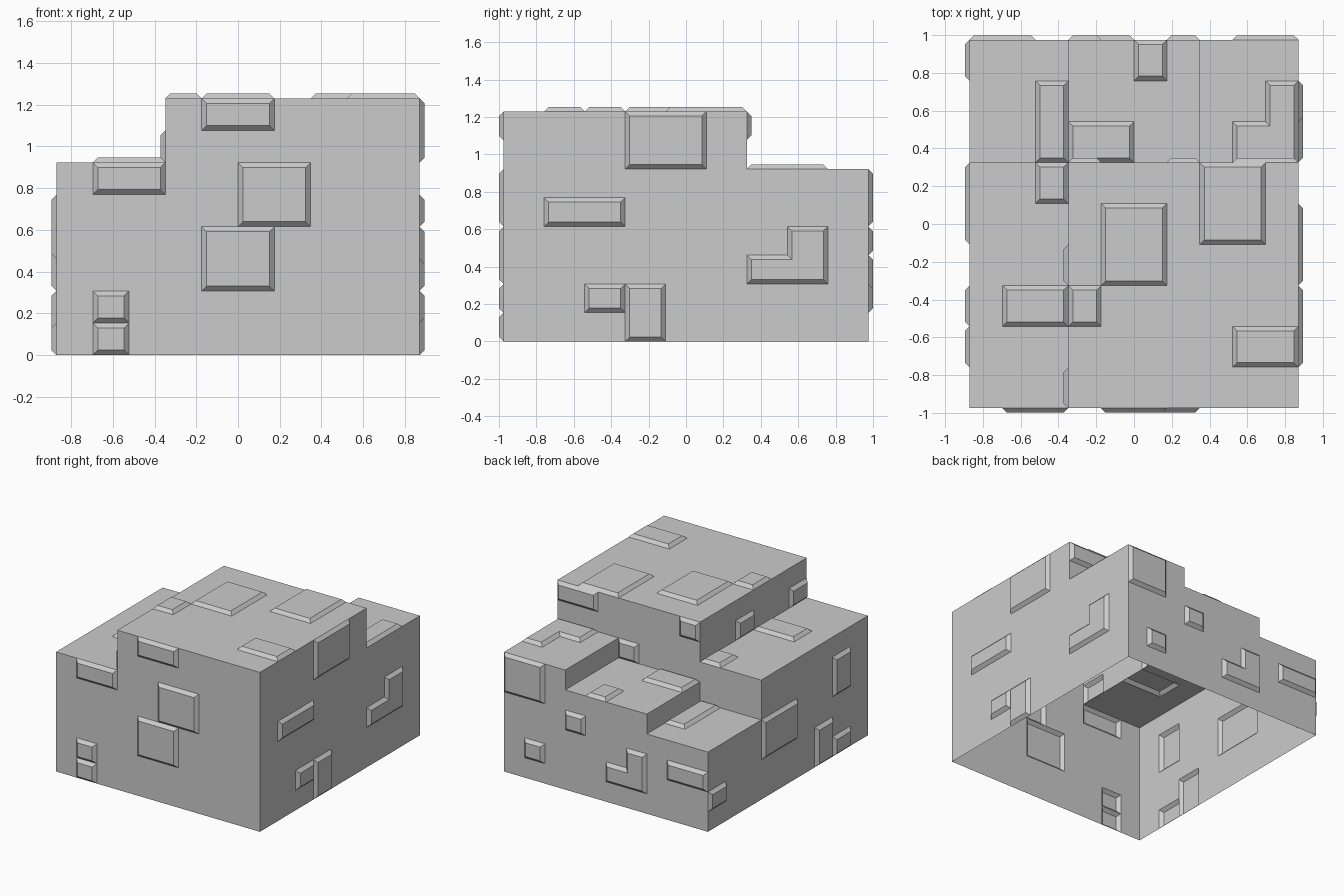
import bpy
import bmesh
from mathutils import Vector

if "Cube" in bpy.data.objects:
    bpy.data.objects.remove(bpy.data.objects["Cube"])

# Module grid: 10 x 9 x 8 cells, and the plate relief
CELL = (0.174, 1.95 / 9, 1.23 / 8)
NX, NY = 10, 9
RELIEF = 0.024


def point(g):
    return Vector(((g[0] - NX / 2) * CELL[0], (g[1] - NY / 2) * CELL[1], g[2] * CELL[2]))


def height(i, j):
    """Roof level in cells: tall front block, lower wing and three back terraces."""
    if not (0 <= i < NX and 0 <= j < NY):
        return 0
    if j < 6:
        return 6 if i < 3 else 8
    return 4 if i < 3 else 5 if i < 7 else 6


bm = bmesh.new()
verts, cells = {}, {}


def add_cell(axis, plane, a, b, sign):
    """One grid face, facing along sign * axis."""
    loop = []
    for u, v in ((a, b), (a + 1, b), (a + 1, b + 1), (a, b + 1)):
        g = [u, v]
        g.insert(axis, plane)
        g = tuple(g)
        if g not in verts:
            verts[g] = bm.verts.new(point(g))
        loop.append(verts[g])
    face = bm.faces.new(loop)
    face.normal_update()
    if face.normal[axis] * sign < 0:
        face.normal_flip()
    cells[axis, plane, a, b] = face


# Roof terraces
for i in range(NX):
    for j in range(NY):
        add_cell(2, height(i, j), i, j, 1)

# Outer walls and step walls (underside stays open)
for i in range(NX + 1):
    for j in range(NY):
        lo, hi = height(i - 1, j), height(i, j)
        for k in range(min(lo, hi), max(lo, hi)):
            add_cell(0, i, j, k, 1 if lo > hi else -1)
for j in range(NY + 1):
    for i in range(NX):
        lo, hi = height(i, j - 1), height(i, j)
        for k in range(min(lo, hi), max(lo, hi)):
            add_cell(1, j, i, k, 1 if lo > hi else -1)


def plate(axis, plane, *rects):
    """Raise a bevelled plate over the union of cell rectangles 'a0 a1 b0 b1'."""
    keys = set()
    for r in rects:
        a0, a1, b0, b1 = (int(n) for n in r.split("-"))
        keys |= {(axis, plane, a, b) for a in range(a0, a1) for b in range(b0, b1)}
    faces = [cells[k] for k in sorted(keys)]
    bm.normal_update()
    normal = faces[0].normal.copy()
    bmesh.ops.inset_region(bm, faces=faces, thickness=RELIEF, depth=0,
                           use_boundary=True, use_even_offset=True)
    for v in {v for f in faces for v in f.verts}:
        v.co += normal * RELIEF


# Front wall plates
for r in ("4-6-7-8", "5-7-4-6", "4-6-2-4", "1-3-5-6", "1-2-1-2", "1-2-0-1"):
    plate(1, 0, r)
# Back wall plates
for r in ("8-10-4-6", "6-7-3-4", "8-9-1-2", "0-2-2-3"):
    plate(1, 9, r)
plate(1, 9, "3-5-1-2", "3-4-2-3")
# Right wall plates
for r in ("3-5-6-8", "1-3-4-5", "3-4-0-2", "2-3-1-2"):
    plate(0, 10, r)
plate(0, 10, "6-8-2-3", "7-8-3-4")
# Left wall plates
for r in ("8-9-1-2", "4-6-2-4", "2-3-0-2", "1-2-0-1", "1-2-3-5"):
    plate(0, 0, r)
# Step wall plates
for r in ("8-10-7-8", "6-7-5-6", "3-4-7-8"):
    plate(1, 6, r)
for r in ("3-4-6-7", "0-1-6-7"):
    plate(0, 3, r)
# Roof plates, from the highest terrace down
for r in ("4-6-3-5", "7-9-4-6", "8-10-1-2", "3-4-2-3"):
    plate(2, 8, r)
for r in ("1-3-2-3", "2-3-5-6"):
    plate(2, 6, r)
plate(2, 6, "8-10-6-7", "9-10-7-8")
for r in ("5-6-8-9", "3-5-6-7"):
    plate(2, 5, r)
plate(2, 4, "2-3-6-8")

mesh = bpy.data.meshes.new("stepped_building_shell")
bm.normal_update()
bm.to_mesh(mesh)
bm.free()

grey = bpy.data.materials.new("light grey")
grey.diffuse_color = (0.6, 0.6, 0.6, 1)
grey.use_nodes = True
grey.node_tree.nodes["Principled BSDF"].inputs["Base Color"].default_value = grey.diffuse_color
mesh.materials.append(grey)
shell = bpy.data.objects.new("stepped_building_shell", mesh)
bpy.context.collection.objects.link(shell)
